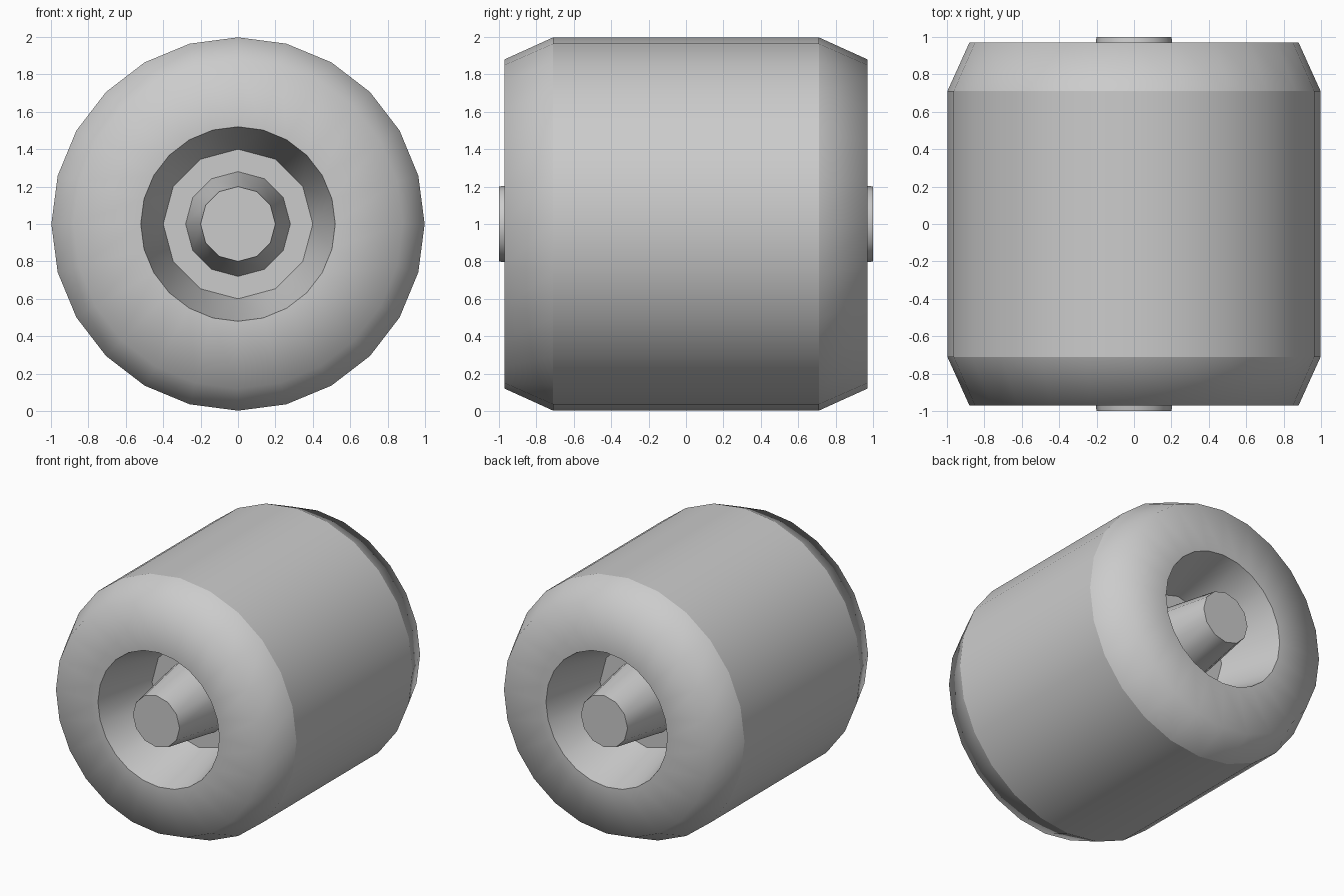
import bpy
import math

if "Cube" in bpy.data.objects:
    bpy.data.objects.remove(bpy.data.objects["Cube"])

CENTRE_Z = 1.0


def revolve(name, rings, sharp=(), caps=False):
    """Skin rings (radius, y, sides) around the y axis; sharp = ring indices with hard edges."""
    verts, faces, loops = [], [], []
    for r, y, n in rings:
        start = len(verts)
        loops.append(list(range(start, start + n)))
        for i in range(n):
            t = 2 * math.pi * i / n
            verts.append((r * math.cos(t), y, r * math.sin(t)))

    for a, b in zip(loops, loops[1:]):
        na, nb = len(a), len(b)
        for i in range(min(na, nb)):
            if na == nb:
                j = (i + 1) % na
                faces.append((a[i], b[i], b[j], a[j]))
            elif nb == 2 * na:
                j, p, q, s = (i + 1) % na, b[2 * i], b[2 * i + 1], b[(2 * i + 2) % nb]
                faces += [(a[i], p, q), (a[i], q, a[j]), (a[j], q, s)]
            else:
                j, p, q, s = (i + 1) % nb, a[2 * i], a[2 * i + 1], a[(2 * i + 2) % na]
                faces += [(p, b[i], q), (q, b[i], b[j]), (q, b[j], s)]
    if caps:
        faces.append(tuple(loops[0]))
        faces.append(tuple(reversed(loops[-1])))

    mesh = bpy.data.meshes.new(name)
    mesh.from_pydata(verts, [], faces)
    for p in mesh.polygons:
        p.use_smooth = True
    hard = [set(loops[k]) for k in sharp]
    for e in mesh.edges:
        if any(e.vertices[0] in h and e.vertices[1] in h for h in hard):
            e.use_edge_sharp = True
    obj = bpy.data.objects.new(name, mesh)
    obj.location.z = CENTRE_Z
    bpy.context.collection.objects.link(obj)
    return obj


# Tyre: flat tread, tapered shoulders and rounded-looking side walls
side = [(0.52, -0.97, 24), (0.88, -0.97, 24), (0.998, -0.71, 24)]
back = [(r, -y, n) for r, y, n in reversed(side)]
revolve("tyre", side + back, sharp=(2, 3))

# Hub recesses: 24-sided mouth narrowing to a 12-sided floor
recess = [(0.28, -0.48, 12), (0.40, -0.48, 12), (0.52, -0.97, 24)]
revolve("front_hub_recess", recess, sharp=(1,))
revolve("back_hub_recess", [(r, -y, n) for r, y, n in reversed(recess)], sharp=(1,))

# Axle: tapered stubs that stick out slightly at both ends
revolve("axle", [(0.20, -1.0, 12), (0.28, -0.48, 12), (0.28, 0.48, 12), (0.20, 1.0, 12)],
        sharp=(0, 1, 2, 3), caps=True)
